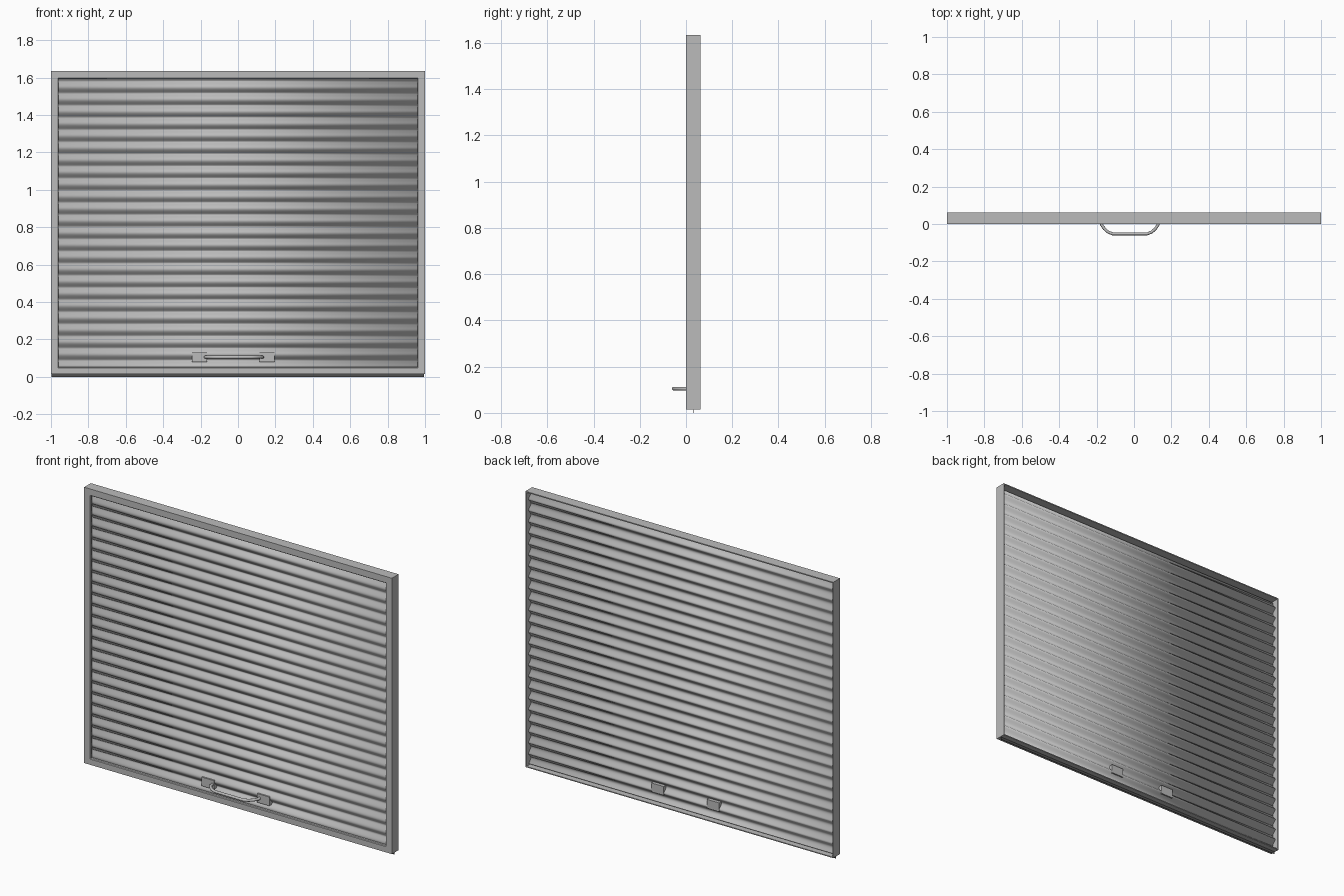
import bpy, bmesh, math
from mathutils import Vector

cube = bpy.data.objects.get("Cube")
if cube:
    bpy.data.objects.remove(cube, do_unlink=True)


def material(name, value):
    m = bpy.data.materials.new(name)
    m.use_nodes = True
    m.diffuse_color = (value, value, value, 1)
    m.node_tree.nodes["Principled BSDF"].inputs["Base Color"].default_value = (value, value, value, 1)
    return m


steel = material("light grey steel", 0.5)
rubber = material("dark grey rubber", 0.08)


def finish(name, bm, mat, smooth=False):
    bmesh.ops.recalc_face_normals(bm, faces=bm.faces)
    mesh = bpy.data.meshes.new(name)
    bm.to_mesh(mesh)
    bm.free()
    obj = bpy.data.objects.new(name, mesh)
    bpy.context.collection.objects.link(obj)
    mesh.materials.append(mat)
    if smooth:
        mesh.polygons.foreach_set("use_smooth", [True] * len(mesh.polygons))
    return obj


def box(name, lo, hi, mat):
    bm = bmesh.new()
    bmesh.ops.create_cube(bm, size=1)
    lo, hi = Vector(lo), Vector(hi)
    for v in bm.verts:
        v.co = (lo + hi) / 2 + v.co * (hi - lo)
    return finish(name, bm, mat)


BOTTOM, TOP, BACK = 0.015, 1.635, 0.062

# Frame: a channel section, open at the back, carried round the rectangle
section = [(0, BACK), (0, 0), (0.037, 0), (0.041, 0.004), (0.041, 0.016),
           (0.036, 0.016), (0.036, 0.006), (0.006, 0.006), (0.006, BACK)]
bm = bmesh.new()
rings = []
for inset, y in section:
    x, low, high = 1 - inset, BOTTOM + inset * 0.9, TOP - inset
    rings.append([bm.verts.new(p) for p in
                  ((-x, y, low), (x, y, low), (x, y, high), (-x, y, high))])
for a, b in zip(rings, rings[1:] + rings[:1]):
    for i in range(4):
        j = (i + 1) % 4
        bm.faces.new((a[i], a[j], b[j], b[i]))
finish("door_frame", bm, steel)

# Corrugated shutter sheet with broad front ridges and narrower grooves
PITCH, STEPS = 0.0649, 14
bm = bmesh.new()
previous = None
z = BOTTOM + 0.012
while z < TOP - 0.01:
    wave = abs(math.sin(math.pi * (z - 0.997) / PITCH)) ** 1.3
    y = 0.041 - 0.023 * wave
    row = [bm.verts.new((x, y, z)) for x in (-0.994, 0.994)]
    if previous:
        bm.faces.new(previous + row[::-1])
    previous = row
    z += PITCH / STEPS
shutter = finish("shutter_slats", bm, steel, True)
thick = shutter.modifiers.new("thickness", "SOLIDIFY")
thick.thickness = 0.002

# Handle plates, set into the slats
for side, x in (("right", -0.205), ("left", 0.155)):
    box(side + "_handle_plate", (x - 0.04, 0.012, 0.078), (x + 0.04, 0.043, 0.13), steel)

# Handle: a bent round bar
CENTRE, RADIUS = -0.022, 0.008
half = [(0.153, 0.014), (0.151, -0.004), (0.137, -0.025), (0.118, -0.042), (0.092, -0.053)]
path = [(-x, y) for x, y in half] + half[::-1]
curve = bpy.data.curves.new("handle_bar", "CURVE")
curve.dimensions = "3D"
curve.bevel_depth = RADIUS
curve.bevel_resolution = 3
curve.use_fill_caps = True
spline = curve.splines.new("POLY")
spline.points.add(len(path) - 1)
for point, (x, y) in zip(spline.points, path):
    point.co = (CENTRE + x, y, 0.105, 1)
spline.use_smooth = True
curve.materials.append(steel)
bpy.context.collection.objects.link(bpy.data.objects.new("handle_bar", curve))

# Seal strip under the bottom rail
box("bottom_seal", (-0.996, 0.03, 0), (0.994, 0.032, BOTTOM + 0.002), rubber)
